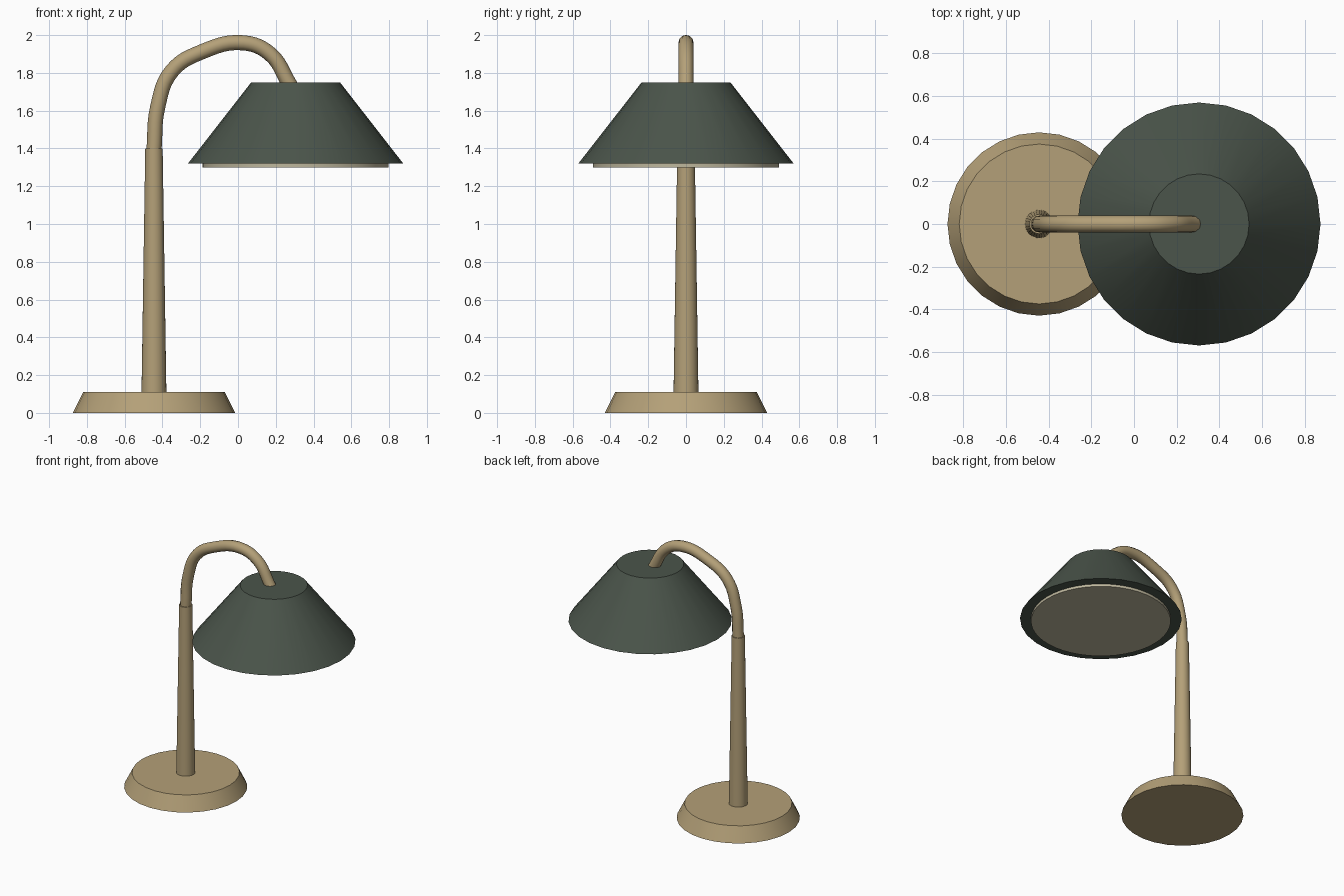
import bpy
import math

cube = bpy.data.objects.get("Cube")
if cube:
    bpy.data.objects.remove(cube, do_unlink=True)


def material(name, rgb):
    mat = bpy.data.materials.new(name)
    mat.use_nodes = True
    mat.diffuse_color = (*rgb, 1)
    mat.node_tree.nodes["Principled BSDF"].inputs["Base Color"].default_value = (*rgb, 1)
    return mat


brass = material("warm brass", (0.456, 0.352, 0.188))
green = material("dark green", (0.069, 0.089, 0.069))
cream = material("cream diffuser", (0.515, 0.474, 0.337))

POLE_X, SHADE_X = -0.445, 0.305


def finish(obj, name, mat):
    obj.name = name
    obj.data.materials.clear()
    obj.data.materials.append(mat)
    bpy.ops.object.shade_smooth_by_angle(angle=math.radians(35))


def frustum(name, x, z0, z1, r0, r1, sides, mat):
    bpy.ops.mesh.primitive_cone_add(vertices=sides, radius1=r0, radius2=r1,
                                    depth=z1 - z0, location=(x, 0, (z0 + z1) / 2))
    finish(bpy.context.object, name, mat)


# Base and tapered pole
frustum("base", POLE_X, 0, 0.11, 0.43, 0.375, 28, brass)
frustum("pole", POLE_X, 0.10, 1.40, 0.066, 0.046, 28, brass)

# Shade and the diffuser disc just below it
frustum("shade", SHADE_X, 1.32, 1.75, 0.57, 0.235, 28, green)
frustum("diffuser", SHADE_X, 1.30, 1.33, 0.492, 0.492, 48, cream)

# Bent arm swept along a smooth path
path = [(-0.445, 1.39), (-0.425, 1.62), (-0.35, 1.81), (-0.19, 1.912),
        (0.03, 1.959), (0.17, 1.9), (0.267, 1.75), (0.295, 1.70)]
curve = bpy.data.curves.new("arm", "CURVE")
curve.dimensions = "3D"
curve.resolution_u = 6
curve.bevel_depth = 0.04
curve.bevel_resolution = 4
curve.use_fill_caps = True
spline = curve.splines.new("BEZIER")
spline.bezier_points.add(len(path) - 1)
for point, (x, z) in zip(spline.bezier_points, path):
    point.co = (x, 0, z)
    point.handle_left_type = point.handle_right_type = "AUTO"
arm = bpy.data.objects.new("arm", curve)
bpy.context.collection.objects.link(arm)
bpy.ops.object.select_all(action="DESELECT")
arm.select_set(True)
bpy.context.view_layer.objects.active = arm
bpy.ops.object.convert(target="MESH")
finish(bpy.context.object, "arm", brass)
